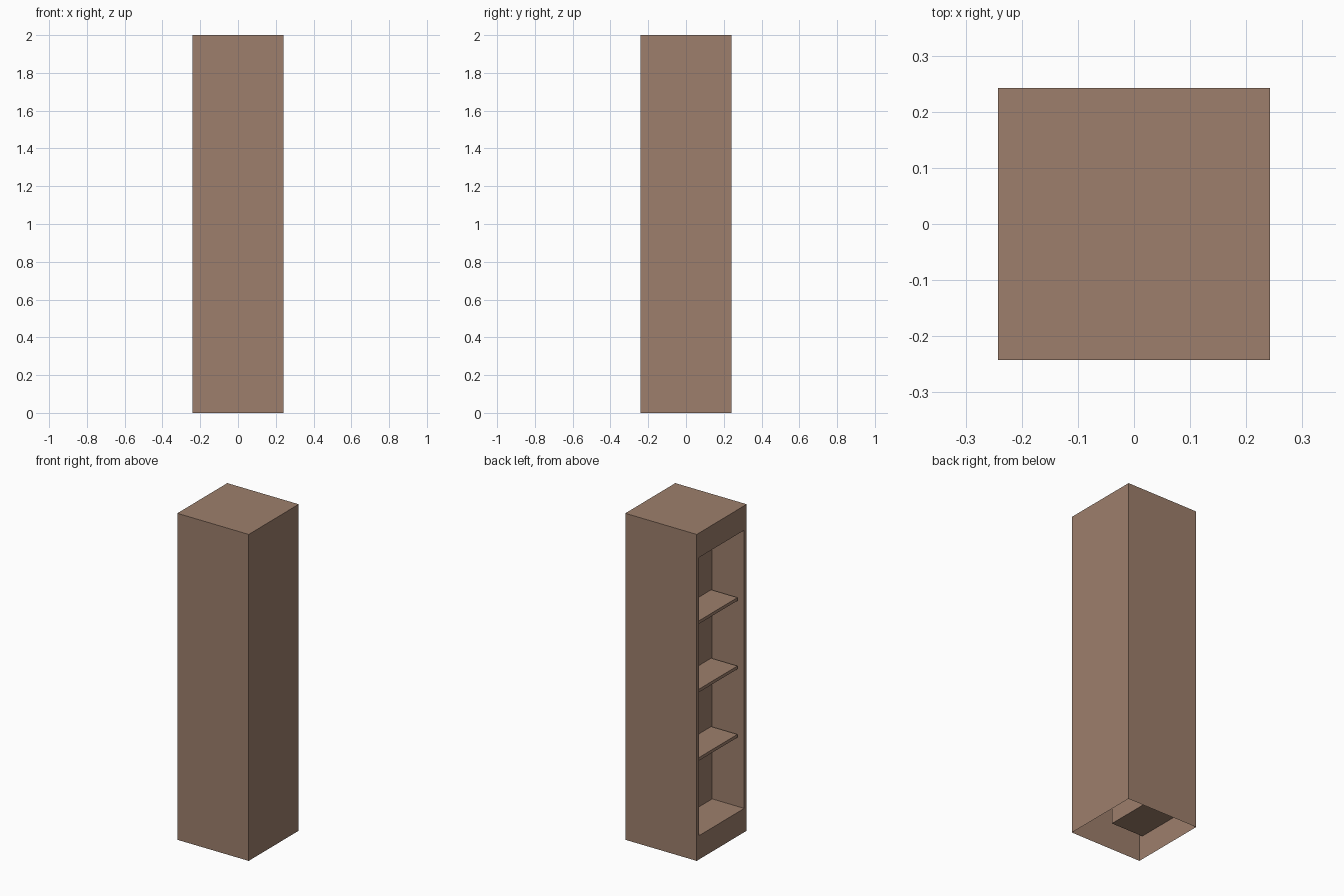
import bpy, bmesh
from mathutils import Matrix, Vector

if "Cube" in bpy.data.objects:
    bpy.data.objects.remove(bpy.data.objects["Cube"])

H = 0.242                  # half width and half depth of the cabinet
TOP = 2.0
NY = 0.208                 # half width of the niche
Z0, Z1 = 0.146, 1.85       # niche floor and ceiling
BACK = -0.025              # x of the niche back wall

wood = bpy.data.materials.new("brown wood")
wood.diffuse_color = (0.337, 0.212, 0.150, 1)
wood.use_nodes = True
wood.node_tree.nodes["Principled BSDF"].inputs["Base Color"].default_value = wood.diffuse_color


def box(bm, lo, hi):
    lo, hi = Vector(lo), Vector(hi)
    m = Matrix.Translation((lo + hi) / 2) @ Matrix.Diagonal((*(hi - lo), 1))
    bmesh.ops.create_cube(bm, size=1, matrix=m)


def finish(bm, name):
    me = bpy.data.meshes.new(name)
    bm.to_mesh(me)
    bm.free()
    me.materials.append(wood)
    bpy.context.collection.objects.link(bpy.data.objects.new(name, me))


# Cabinet shell: open underneath, with a recessed niche on the left side
bm = bmesh.new()
box(bm, (-H, -H, 0), (H, H, TOP))
bm.normal_update()
bottom = [f for f in bm.faces if f.normal.z < -0.9]
side = next(f for f in bm.faces if f.normal.x < -0.9)
bmesh.ops.delete(bm, geom=bottom, context='FACES_ONLY')
bmesh.ops.inset_individual(bm, faces=[side], thickness=H - NY)
for v in side.verts:       # niche opening
    v.co.z = Z1 if v.co.z > 1 else Z0
bmesh.ops.inset_individual(bm, faces=[side], thickness=0)
for v in side.verts:       # push the niche back wall inward
    v.co.x = BACK
finish(bm, "cabinet_shell")

# Three evenly spaced shelves, set back from the opening
for i in range(3):
    z = 0.593 + 0.419 * i
    bm = bmesh.new()
    box(bm, (-0.203, -NY, z - 0.019), (BACK, NY, z))
    finish(bm, f"shelf_{i + 1}")
